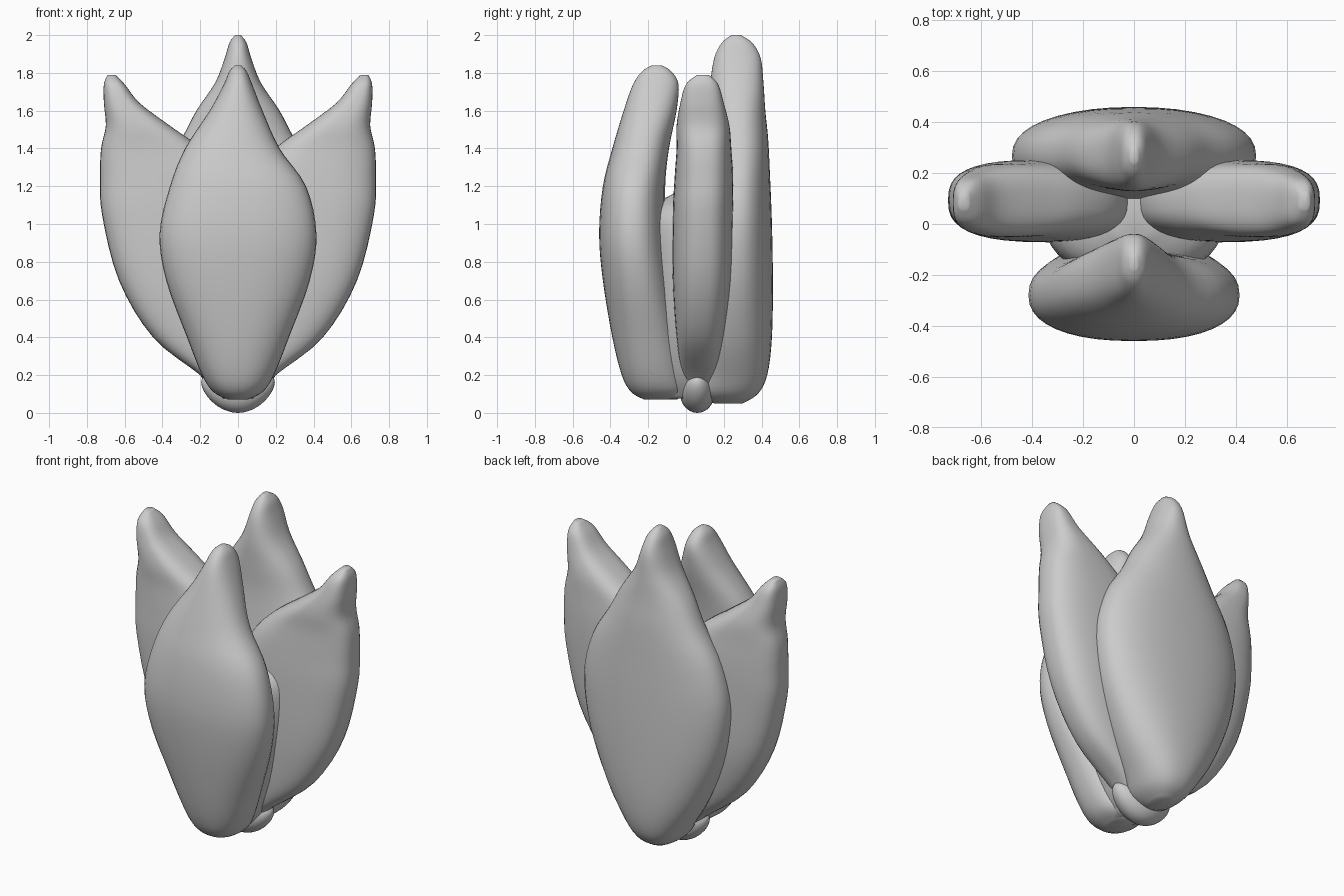
import bpy
import bmesh
import math
from mathutils import Vector

cube = bpy.data.objects.get("Cube")
if cube:
    bpy.data.objects.remove(cube, do_unlink=True)

SIDES = 40
STEPS = 4


def make_material(name, colour):
    material = bpy.data.materials.new(name)
    material.use_nodes = True
    material.diffuse_color = colour
    shader = next(n for n in material.node_tree.nodes if n.type == "BSDF_PRINCIPLED")
    shader.inputs["Base Color"].default_value = colour
    return material


grey = make_material("plain grey", (0.6, 0.6, 0.6, 1))


def catmull_rom(before, start, end, after, t):
    """Point on a smooth curve running from start to end."""
    return [
        b + 0.5 * t * (c - a + t * (2 * a - 5 * b + 4 * c - d + t * (3 * (b - c) + d - a)))
        for a, b, c, d in zip(before, start, end, after)
    ]


def smooth_rows(rows):
    """Refine a short list of sections into a smooth sequence."""
    last = len(rows) - 1
    result = []
    for i in range(last):
        before, after = rows[max(i - 1, 0)], rows[min(i + 2, last)]
        for step in range(STEPS):
            result.append(catmull_rom(before, rows[i], rows[i + 1], after, step / STEPS))
    result.append(rows[last])
    return result


def rounded(value, power):
    return math.copysign(abs(value) ** (2 / power), value)


def finish(name, bm):
    bmesh.ops.recalc_face_normals(bm, faces=bm.faces)
    mesh = bpy.data.meshes.new(name)
    bm.to_mesh(mesh)
    bm.free()
    mesh.materials.append(grey)
    for polygon in mesh.polygons:
        polygon.use_smooth = True
    part = bpy.data.objects.new(name, mesh)
    bpy.context.collection.objects.link(part)
    return part


def loft(name, rows, power=2.3, mirror=1):
    """Skin rounded sections: height, centre x, half width, front y, back y."""
    bm = bmesh.new()
    rings = []
    for z, centre, width, front, back in smooth_rows(rows):
        middle, depth = (front + back) / 2, (back - front) / 2
        ring = []
        for i in range(SIDES):
            angle = math.tau * i / SIDES
            x = centre + width * rounded(math.cos(angle), power)
            y = middle + depth * rounded(math.sin(angle), power)
            ring.append(bm.verts.new((mirror * x, y, z)))
        rings.append(ring)
    for lower, upper in zip(rings, rings[1:]):
        for i in range(SIDES):
            j = (i + 1) % SIDES
            bm.faces.new((lower[i], lower[j], upper[j], upper[i]))
    # Close both ends with a fan of triangles
    for ring in (rings[0], rings[-1]):
        centre = sum((v.co for v in ring), Vector()) / SIDES
        hub = bm.verts.new(centre)
        for i in range(SIDES):
            bm.faces.new((ring[i], ring[(i + 1) % SIDES], hub))
    return finish(name, bm)


# Front petal, leaning back towards its tip
loft("front_petal", [
    (0.07, 0, 0.05, -0.22, -0.05),
    (0.11, 0, 0.13, -0.29, 0),
    (0.2, 0, 0.19, -0.34, 0),
    (0.4, 0, 0.27, -0.39, -0.02),
    (0.7, 0, 0.38, -0.44, -0.07),
    (0.95, 0, 0.415, -0.46, -0.1),
    (1.2, 0, 0.36, -0.44, -0.11),
    (1.4, -0.03, 0.25, -0.39, -0.09),
    (1.6, -0.01, 0.14, -0.33, -0.05),
    (1.74, 0, 0.075, -0.28, -0.04),
    (1.81, 0, 0.045, -0.23, -0.08),
    (1.84, 0, 0.015, -0.18, -0.13),
])

# Back petal, the tallest
loft("back_petal", [
    (0.05, 0, 0.05, 0.15, 0.3),
    (0.1, 0, 0.13, 0.05, 0.38),
    (0.2, 0, 0.2, 0.05, 0.43),
    (0.4, 0, 0.32, 0.05, 0.455),
    (0.7, 0, 0.44, 0.06, 0.46),
    (1, 0, 0.48, 0.08, 0.455),
    (1.25, 0, 0.42, 0.11, 0.445),
    (1.45, 0, 0.3, 0.13, 0.435),
    (1.6, 0, 0.22, 0.13, 0.42),
    (1.75, 0, 0.12, 0.13, 0.41),
    (1.88, 0, 0.07, 0.15, 0.395),
    (1.96, 0, 0.045, 0.19, 0.35),
    (2, 0, 0.015, 0.24, 0.29),
])

# Mirrored pair of side petals, flaring outwards
side_rows = [
    (0.1, 0.05, 0.05, 0.02, 0.12),
    (0.2, 0.1, 0.1, -0.02, 0.16),
    (0.4, 0.22, 0.23, -0.05, 0.2),
    (0.7, 0.31, 0.32, -0.07, 0.24),
    (1.05, 0.36, 0.36, -0.07, 0.25),
    (1.25, 0.395, 0.335, -0.06, 0.25),
    (1.4, 0.46, 0.265, -0.05, 0.24),
    (1.52, 0.53, 0.17, -0.05, 0.23),
    (1.64, 0.615, 0.095, -0.03, 0.2),
    (1.74, 0.655, 0.055, 0, 0.17),
    (1.79, 0.67, 0.02, 0.06, 0.12),
]
for name, mirror in (("left_petal", 1), ("right_petal", -1)):
    loft(name, side_rows, power=2.7, mirror=mirror)

# Solid heart joining the petals
loft("flower_core", [
    (0.075, 0, 0.08, -0.15, 0.25),
    (0.2, 0, 0.17, -0.2, 0.3),
    (0.5, 0, 0.29, -0.22, 0.32),
    (0.9, 0, 0.36, -0.22, 0.32),
    (1.08, 0, 0.32, -0.18, 0.3),
    (1.17, 0, 0.1, -0.05, 0.2),
])

# Curved stem stub cradling the base, ends turned up
stub = bmesh.new()
bmesh.ops.create_uvsphere(stub, u_segments=32, v_segments=16, radius=1)
for v in stub.verts:
    x = v.co.x * 0.195
    v.co = (x, 0.06 + v.co.y * 0.092, 0.105 + v.co.z * 0.105 + 1.5 * x * x)
finish("stem_stub", stub)
